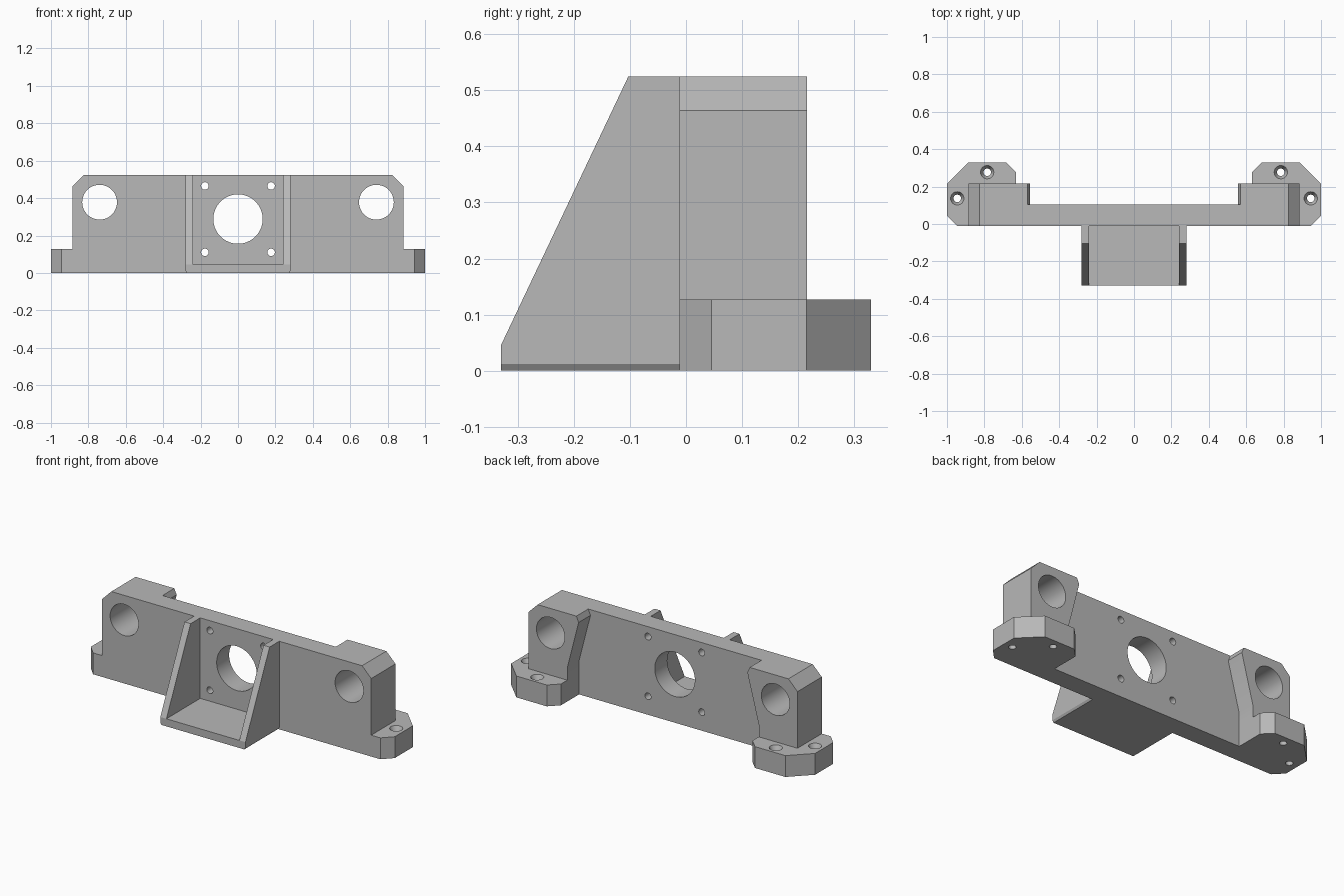
import bpy, bmesh, math
from mathutils import Matrix, Vector

cube = bpy.data.objects.get("Cube")
if cube:
    bpy.data.objects.remove(cube, do_unlink=True)

grey = bpy.data.materials.new("plain grey")
grey.use_nodes = True
COLOUR = (0.48, 0.48, 0.48, 1)
grey.diffuse_color = COLOUR
grey.node_tree.nodes["Principled BSDF"].inputs["Base Color"].default_value = COLOUR

FRONT, PLATE_BACK, BLOCK_BACK, TOP = -0.012, 0.105, 0.216, 0.524


def prism(name, points, axis, start, end):
    """Extrude a closed outline along one axis; points use the other two axes in order."""
    bm = bmesh.new()
    verts = []
    for p in points:
        co = list(p)
        co.insert(axis, start)
        verts.append(bm.verts.new(co))
    face = bm.faces.new(verts)
    ext = bmesh.ops.extrude_face_region(bm, geom=[face])
    shift = Vector((0, 0, 0))
    shift[axis] = end - start
    bmesh.ops.translate(bm, vec=shift, verts=[v for v in ext["geom"] if isinstance(v, bmesh.types.BMVert)])
    return finish(name, bm)


def finish(name, bm):
    bmesh.ops.recalc_face_normals(bm, faces=bm.faces)
    mesh = bpy.data.meshes.new(name)
    bm.to_mesh(mesh)
    bm.free()
    obj = bpy.data.objects.new(name, mesh)
    mesh.materials.append(grey)
    bpy.context.collection.objects.link(obj)
    return obj


def drill(name, centre, r1, r2, depth, along_y, sides=48):
    """Round cutter centred on a point, running along y or z."""
    bm = bmesh.new()
    turn = Matrix.Rotation(math.pi / 2, 4, "X") if along_y else Matrix()
    bmesh.ops.create_cone(bm, cap_ends=True, segments=sides, radius1=r1, radius2=r2,
                          depth=depth, matrix=Matrix.Translation(centre) @ turn)
    return finish(name, bm)


def combine(target, other, operation):
    mod = target.modifiers.new(operation, "BOOLEAN")
    mod.object, mod.operation, mod.solver = other, operation, "EXACT"
    bpy.context.view_layer.objects.active = target
    bpy.ops.object.modifier_apply(modifier=mod.name)
    bpy.data.objects.remove(other, do_unlink=True)


# Upright plate with clipped top corners
half = [(0.885, 0), (0.885, 0.464), (0.825, TOP)]
body = prism("mount_body", half + [(-x, z) for x, z in reversed(half)], 1, FRONT, PLATE_BACK)

# Bearing blocks behind the plate and mounting feet
block = [(0.885, 0), (0.885, 0.464), (0.825, TOP), (0.57, TOP), (0.555, 0.49), (0.63, 0.2), (0.63, 0)]
foot = [(0.945, FRONT), (1, 0.045), (1, 0.215), (0.885, 0.33), (0.685, 0.33), (0.63, 0.275), (0.63, FRONT)]
for side in (1, -1):
    combine(body, prism("bearing_block", [(side * x, z) for x, z in block], 1, FRONT, BLOCK_BACK), "UNION")
    combine(body, prism("foot", [(side * x, y) for x, y in foot], 2, 0, 0.127), "UNION")

# Motor bracket: floor with bevelled lower edges, and two sloping cheeks
floor = [(-0.272, 0), (0.272, 0), (0.28, 0.012), (0.28, 0.045), (-0.28, 0.045), (-0.28, 0.012)]
combine(body, prism("bracket_floor", floor, 1, -0.33, 0.05), "UNION")
cheek = [(-0.33, 0.045), (-0.103, TOP), (0.05, TOP), (0.05, 0.03), (-0.33, 0.03)]
for side in (1, -1):
    combine(body, prism("bracket_cheek", cheek, 0, side * 0.24, side * 0.28), "UNION")

# Central opening, rod holes, motor screw holes
combine(body, drill("centre_cutter", (0, 0.05, 0.288), 0.132, 0.132, 0.3, True, 64), "DIFFERENCE")
for side in (1, -1):
    combine(body, drill("rod_cutter", (side * 0.74, 0.1, 0.378), 0.093, 0.093, 0.5, True), "DIFFERENCE")
    for z in (0.11, 0.465):
        combine(body, drill("screw_cutter", (side * 0.177, 0.05, z), 0.02, 0.02, 0.3, True, 24), "DIFFERENCE")
    # Countersunk foot holes
    for x, y in ((0.945, 0.137), (0.785, 0.277)):
        combine(body, drill("foot_cutter", (side * x, y, 0.06), 0.02, 0.02, 0.3, False, 24), "DIFFERENCE")
        combine(body, drill("sink_cutter", (side * x, y, 0.115), 0.018, 0.042, 0.05, False, 24), "DIFFERENCE")

# Smooth bores, crisp edges
bpy.ops.object.select_all(action="DESELECT")
body.select_set(True)
bpy.context.view_layer.objects.active = body
bpy.ops.object.shade_smooth_by_angle(angle=math.radians(25))
